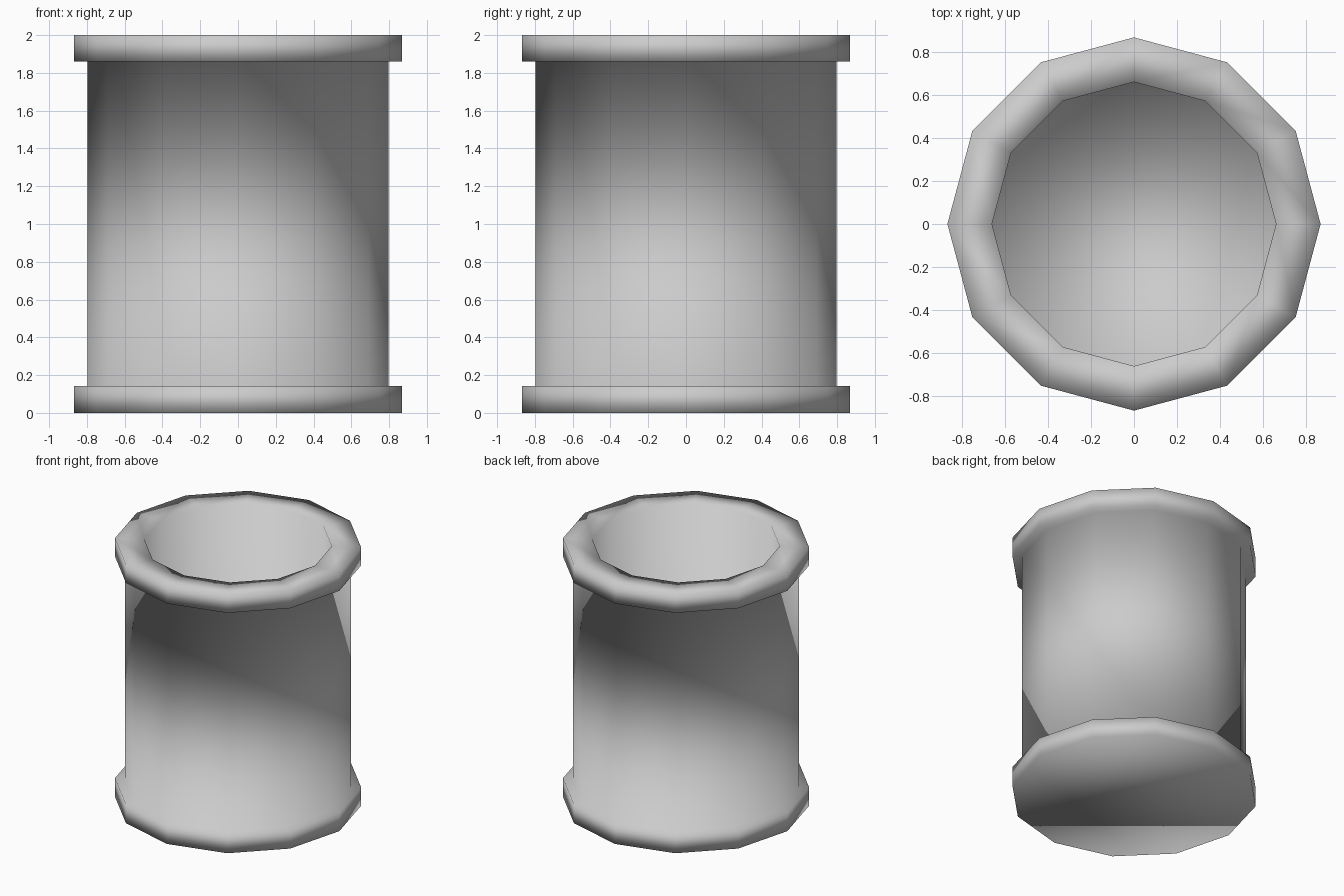
import bpy, bmesh
from math import cos, sin, pi

if "Cube" in bpy.data.objects:
    bpy.data.objects.remove(bpy.data.objects["Cube"])

SIDES = 12
# Profile (radius, z) from the outer base, up the outside, over the rim, down to the inner floor
PROFILE = [(0.867, 0.0), (0.867, 0.143), (0.797, 0.143), (0.797, 1.86),
           (0.867, 1.86), (0.867, 2.0), (0.66, 2.0), (0.66, 0.143)]


def lathe(name, profile, sides):
    """Revolve a profile into a closed, smooth-shaded solid."""
    bm = bmesh.new()
    rings = [[bm.verts.new((r * cos(2 * pi * i / sides), r * sin(2 * pi * i / sides), z))
              for i in range(sides)] for r, z in profile]
    for a, b in zip(rings, rings[1:]):
        for i in range(sides):
            j = (i + 1) % sides
            bm.faces.new((a[i], a[j], b[j], b[i]))
    bm.faces.new(rings[0][::-1])   # underside
    bm.faces.new(rings[-1])        # inner floor
    bmesh.ops.recalc_face_normals(bm, faces=bm.faces)
    for f in bm.faces:
        f.smooth = True
    mesh = bpy.data.meshes.new(name)
    bm.to_mesh(mesh)
    bm.free()
    obj = bpy.data.objects.new(name, mesh)
    bpy.context.collection.objects.link(obj)
    return obj


# Hollow barrel with a flange at the base and the rim
lathe("flanged_barrel", PROFILE, SIDES)
